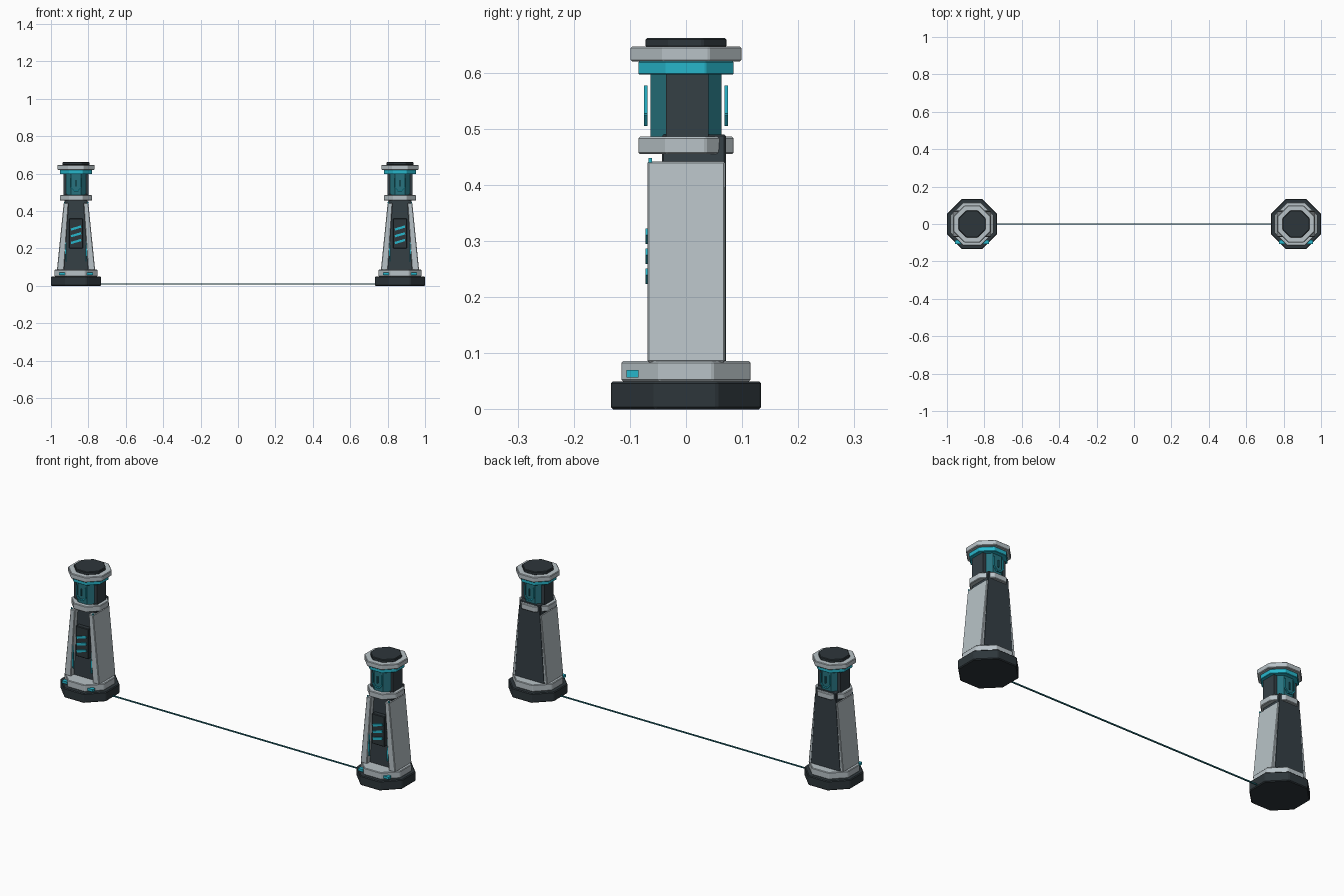
import bpy, bmesh, math
from mathutils import Vector

if "Cube" in bpy.data.objects:
    bpy.data.objects.remove(bpy.data.objects["Cube"])


def mat(name, r, g, b):
    m = bpy.data.materials.new(name)
    m.diffuse_color = (r, g, b, 1)
    m.use_nodes = True
    m.node_tree.nodes["Principled BSDF"].inputs["Base Color"].default_value = m.diffuse_color
    return m


LIGHT = mat("light_grey", 0.48, 0.54, 0.57)
DARK = mat("dark_slate", 0.035, 0.05, 0.06)
BLACK = mat("deep_slate", 0.027, 0.037, 0.043)
CYAN = mat("bright_cyan", 0.02, 0.47, 0.60)
TEAL = mat("deep_teal", 0.02, 0.17, 0.21)


def loft(name, bottom, top, material, bevel=0.0):
    """Closed solid between two matching rings of points."""
    bm = bmesh.new()
    a = [bm.verts.new(p) for p in bottom]
    b = [bm.verts.new(p) for p in top]
    bm.faces.new(a[::-1])
    bm.faces.new(b)
    n = len(a)
    for i in range(n):
        bm.faces.new((a[i], a[(i + 1) % n], b[(i + 1) % n], b[i]))
    bmesh.ops.recalc_face_normals(bm, faces=bm.faces)
    me = bpy.data.meshes.new(name)
    bm.to_mesh(me)
    bm.free()
    me.materials.append(material)
    ob = bpy.data.objects.new(name, me)
    bpy.context.collection.objects.link(ob)
    if bevel:
        mod = ob.modifiers.new("bevel", 'BEVEL')
        mod.width = bevel
        mod.segments = 1
    return ob


def octagon(name, cx, apothem, z0, z1, material, bevel=0.003):
    r = apothem / math.cos(math.pi / 8)
    ring = [(cx + r * math.cos(math.pi * (i + .5) / 4),
             r * math.sin(math.pi * (i + .5) / 4)) for i in range(8)]
    return loft(name, [(x, y, z0) for x, y in ring],
                [(x, y, z1) for x, y in ring], material, bevel)


def taper(name, cx, xb, xt, y0, y1, z0, z1, material, bevel=0.0):
    """Box whose x range changes from xb at the bottom to xt at the top."""
    def rect(x, z):
        return [(cx + x[0], y0, z), (cx + x[1], y0, z), (cx + x[1], y1, z), (cx + x[0], y1, z)]
    return loft(name, rect(xb, z0), rect(xt, z1), material, bevel)


def bar(name, cx, p, q, w, y0, y1, material):
    """Thin plate along the line p-q in the xz plane."""
    p, q = Vector(p), Vector(q)
    d = (q - p).normalized()
    s = Vector((-d.y, d.x)) * w / 2
    pts = [p - s, q - s, q + s, p + s]
    return loft(name, [(cx + v.x, y0, v.y) for v in pts],
                [(cx + v.x, y1, v.y) for v in pts], material)


def pylon(side, cx):
    # base and plinth
    octagon(side + "_base", cx, 0.134, 0, 0.05, BLACK, 0.004)
    octagon(side + "_plinth", cx, 0.115, 0.05, 0.086, LIGHT)
    # dark shaft core
    taper(side + "_shaft_core", cx, (-0.088, 0.088), (-0.06, 0.06), -0.043, 0.071,
          0.08, 0.49, DARK, 0.003)
    # front control plate with slanted stripes
    taper(side + "_front_plate", cx, (-0.037, 0.037), (-0.037, 0.037), -0.067, -0.04,
          0.20, 0.36, BLACK, 0.003)
    for z in (0.237, 0.273, 0.309):
        bar(side + "_stripe", cx, (-0.027, z - 0.008), (0.027, z + 0.008), 0.012,
            -0.072, -0.065, CYAN)
    for s in (-1, 1):
        # leaning side armour and its accent strip
        taper(side + "_side_armour", cx, sorted((s * 0.064, s * 0.102)),
              sorted((s * 0.04, s * 0.066)), -0.069, 0.0695, 0.084, 0.442, LIGHT, 0.003)
        bar(side + "_accent_strip", cx, (s * 0.053, 0.13), (s * 0.062, 0.448), 0.007,
            -0.067, -0.061, CYAN)
        # plinth lights
        taper(side + "_plinth_light", cx, (s * 0.075 - 0.015, s * 0.075 + 0.015),
              (s * 0.075 - 0.015, s * 0.075 + 0.015), -0.106, -0.085, 0.057, 0.07, CYAN)
        # dark cheeks of the head
        taper(side + "_head_cheek", cx, sorted((s * 0.045, s * 0.067)),
              sorted((s * 0.045, s * 0.067)), -0.036, 0.04, 0.48, 0.60, DARK)
        # head emblem on front and back
        y0, y1 = s * 0.075, s * 0.069
        for k in (-1, 1):
            bar(side + "_emblem_side", cx, (k * 0.027, 0.577), (k * 0.027, 0.527), 0.006,
                y0, y1, CYAN)
            bar(side + "_emblem_corner", cx, (k * 0.027, 0.527), (k * 0.010, 0.508), 0.006,
                y0, y1, CYAN)
        bar(side + "_emblem_foot", cx, (-0.012, 0.508), (0.012, 0.508), 0.006, y0, y1, CYAN)
        bar(side + "_emblem_core", cx, (0, 0.53), (0, 0.565), 0.006, y0, y1, TEAL)
    # collar, head, glow ring and cap
    octagon(side + "_collar", cx, 0.085, 0.455, 0.486, LIGHT)
    octagon(side + "_head", cx, 0.063, 0.48, 0.60, TEAL, 0)
    octagon(side + "_glow_ring", cx, 0.085, 0.597, 0.62, CYAN, 0.002)
    octagon(side + "_top_collar", cx, 0.099, 0.62, 0.647, LIGHT)
    octagon(side + "_cap", cx, 0.072, 0.645, 0.662, BLACK)


pylon("left", -0.866)
pylon("right", 0.866)

# thin beam linking the two bases
taper("link_beam", 0, (-0.74, 0.74), (-0.74, 0.74), -0.003, 0.003, 0.006, 0.012, TEAL)
